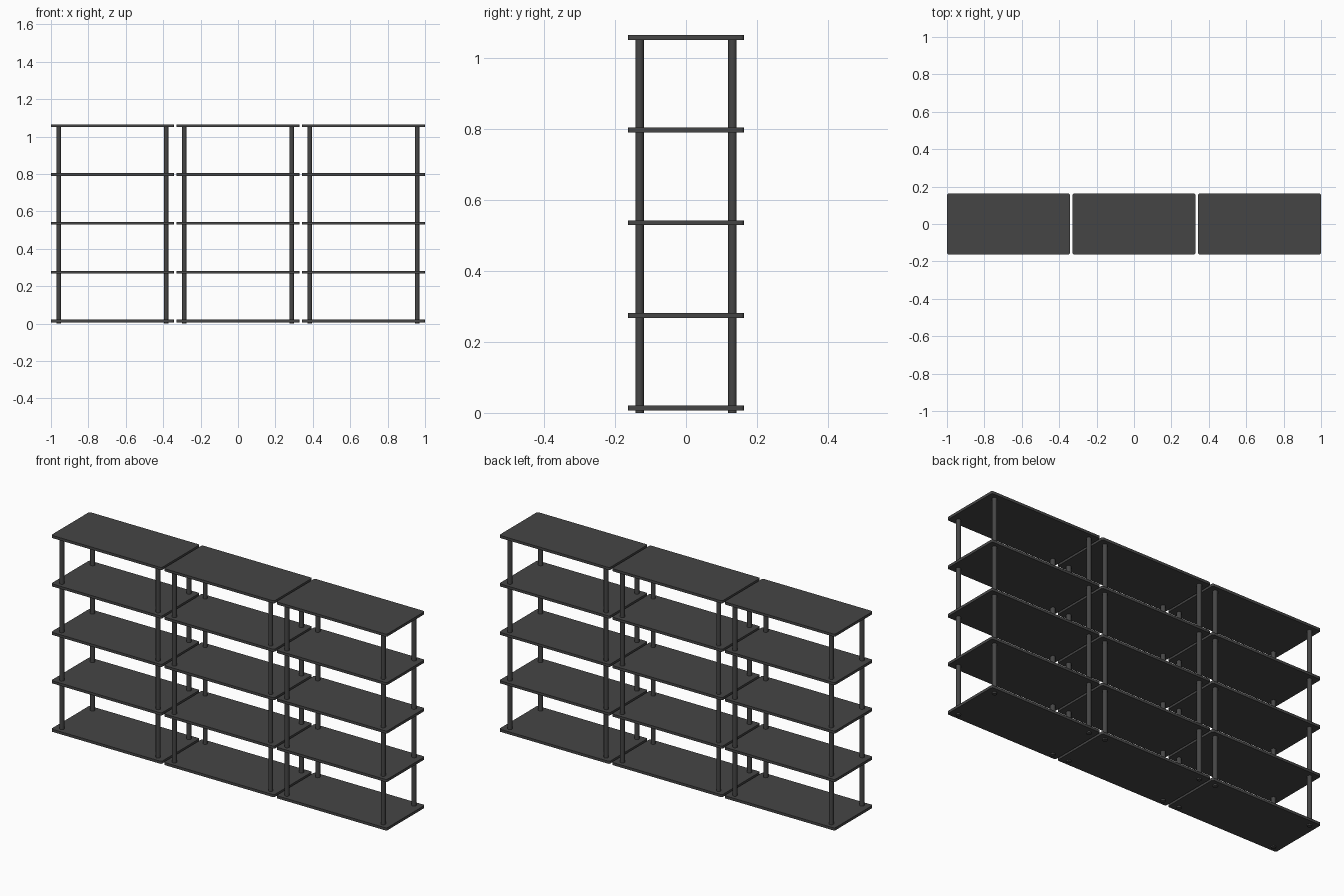
import bpy, bmesh, math
from mathutils import Matrix

if "Cube" in bpy.data.objects:
    bpy.data.objects.remove(bpy.data.objects["Cube"])

UNIT_X = (-0.671, 0.0, 0.671)
W, D, T = 0.658, 0.326, 0.014
LEVELS = [0.014 + 0.261 * i for i in range(5)]
POST_X, POST_Y, POST_R = 0.287, 0.131, 0.012

dark = bpy.data.materials.new("dark_grey")
dark.diffuse_color = (0.06, 0.06, 0.06, 1)
dark.use_nodes = True
dark.node_tree.nodes["Principled BSDF"].inputs["Base Color"].default_value = dark.diffuse_color


def finish(bm, name, loc):
    mesh = bpy.data.meshes.new(name)
    bm.to_mesh(mesh)
    bm.free()
    mesh.materials.append(dark)
    ob = bpy.data.objects.new(name, mesh)
    ob.location = loc
    bpy.context.collection.objects.link(ob)
    bpy.ops.object.select_all(action='DESELECT')
    ob.select_set(True)
    bpy.context.view_layer.objects.active = ob
    bpy.ops.object.shade_smooth_by_angle(angle=math.radians(35))
    return ob


# Shelf board with rounded upright corners
def shelf(name, loc):
    bm = bmesh.new()
    bmesh.ops.create_cube(bm, size=1, matrix=Matrix.Diagonal((W, D, T, 1)))
    upright = [e for e in bm.edges
               if abs(e.verts[0].co.z - e.verts[1].co.z) > T / 2]
    bmesh.ops.bevel(bm, geom=upright, offset=0.009, segments=4,
                    profile=0.5, affect='EDGES')
    finish(bm, name, loc)


# Round tube between heights z0 and z1
def post(name, x, y, z0, z1):
    bm = bmesh.new()
    bmesh.ops.create_cone(bm, cap_ends=True, segments=24, radius1=POST_R,
                          radius2=POST_R, depth=z1 - z0)
    finish(bm, name, (x, y, (z0 + z1) / 2))


for ux, side in zip(UNIT_X, ("left", "middle", "right")):
    for i, z in enumerate(LEVELS):
        shelf(f"{side}_shelf_{i + 1}", (ux, 0, z))
        # Feet under the lowest board, then a post segment below each board
        z0 = LEVELS[i - 1] + T / 2 if i else 0.0
        for sx in (-1, 1):
            for sy, depth in ((-1, "front"), (1, "back")):
                kind = "post" if i else "foot"
                post(f"{side}_{depth}_{kind}_{i}", ux + sx * POST_X,
                     sy * POST_Y, z0, z - T / 2)
